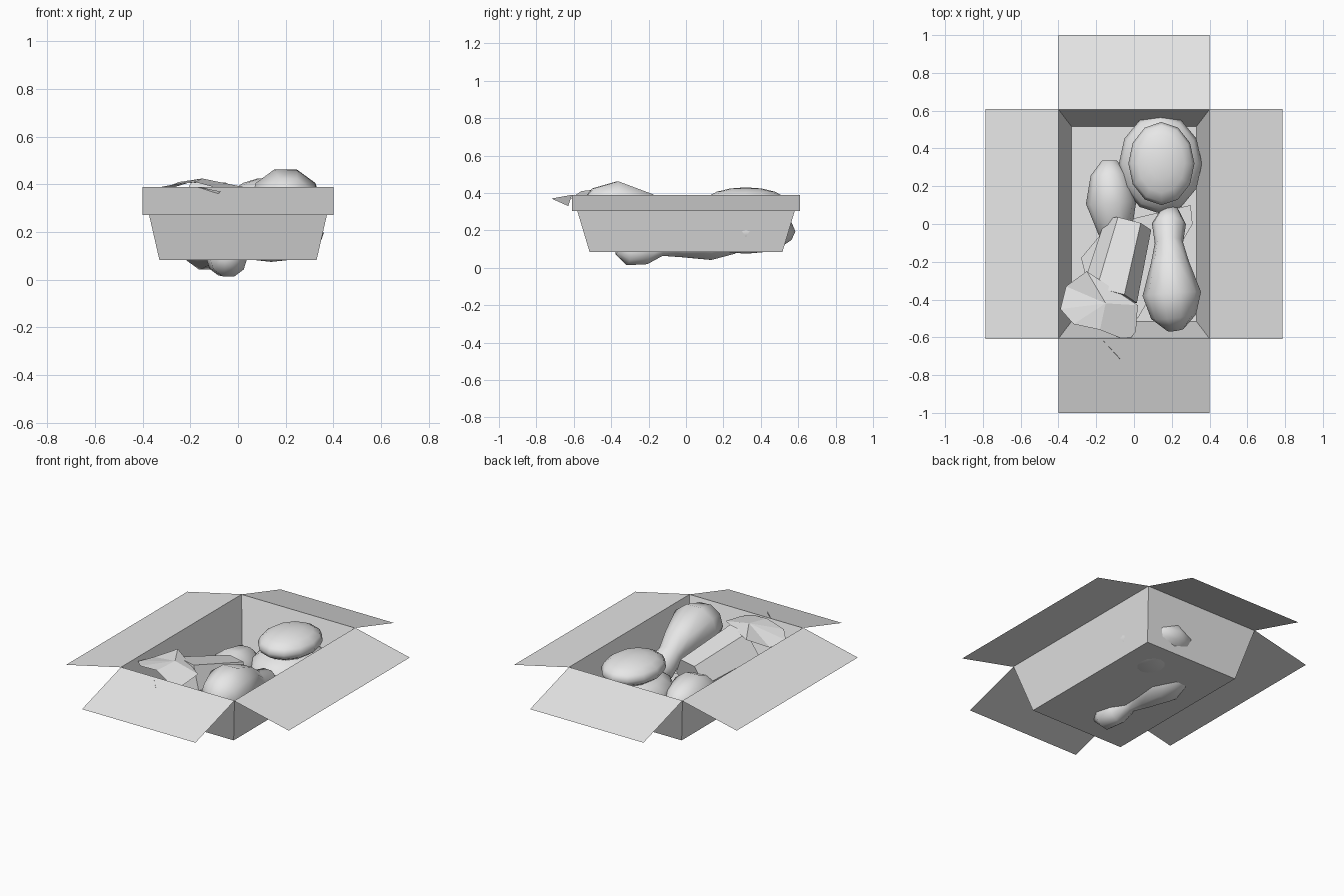
import bpy, bmesh, math
from mathutils import Vector

old = bpy.data.objects.get("Cube")
if old:
    bpy.data.objects.remove(old, do_unlink=True)

grey = bpy.data.materials.new("plain grey")
grey.use_nodes = True
colour = (0.8, 0.8, 0.8, 1)
grey.diffuse_color = colour
grey.node_tree.nodes["Principled BSDF"].inputs["Base Color"].default_value = colour


def add_object(name, bm, smooth=False, closed=False):
    if closed:
        bmesh.ops.recalc_face_normals(bm, faces=bm.faces)
    for f in bm.faces:
        f.smooth = smooth
    mesh = bpy.data.meshes.new(name)
    bm.to_mesh(mesh)
    bm.free()
    mesh.materials.append(grey)
    ob = bpy.data.objects.new(name, mesh)
    bpy.context.collection.objects.link(ob)
    return ob


def rect(bm, x, y, z):
    return [bm.verts.new((sx * x, sy * y, z))
            for sx, sy in ((-1, -1), (1, -1), (1, 1), (-1, 1))]


def sheet(name, points):
    bm = bmesh.new()
    bm.faces.new([bm.verts.new(p) for p in points])
    return add_object(name, bm)


def loft(name, path, sides, smooth=True):
    """Round body swept along points of (x, y, z, radius)."""
    bm = bmesh.new()
    pts = [Vector(p[:3]) for p in path]
    rings = []
    for i, p in enumerate(path):
        t = (pts[min(i + 1, len(pts) - 1)] - pts[max(i - 1, 0)]).normalized()
        u = t.cross(Vector((0, 0, 1))).normalized()
        w = u.cross(t)
        rings.append([bm.verts.new(pts[i] + p[3] * (u * math.cos(a) + w * math.sin(a)))
                      for a in (math.tau * k / sides for k in range(sides))])
    for a, b in zip(rings, rings[1:]):
        for k in range(sides):
            n = (k + 1) % sides
            bm.faces.new((a[k], a[n], b[n], b[k]))
    bm.faces.new(rings[0])
    bm.faces.new(rings[-1])
    return add_object(name, bm, smooth, True)


def ellipsoid(name, centre, radii):
    bm = bmesh.new()
    bmesh.ops.create_uvsphere(bm, u_segments=12, v_segments=8, radius=1)
    for v in bm.verts:
        v.co = Vector(c + r * q for c, r, q in zip(centre, radii, v.co))
    return add_object(name, bm, True, True)


# Tapered open box
TOP, BASE = 0.39, 0.083
bm = bmesh.new()
low, high = rect(bm, 0.33, 0.515, BASE), rect(bm, 0.4, 0.607, TOP)
bm.faces.new(low[::-1])
for k in range(4):
    n = (k + 1) % 4
    bm.faces.new((low[k], low[n], high[n], high[k]))
add_object("box", bm)

# Four drooping flaps
for s, side, end in ((-1, "right", "front"), (1, "left", "back")):
    fx = [(s * 0.4, -s * 0.61, TOP), (s * 0.785, -s * 0.61, 0.303),
          (s * 0.785, s * 0.61, 0.303), (s * 0.4, s * 0.61, TOP)]
    sheet(side + "_flap", fx)
    fy = [(s * 0.4, s * 0.607, TOP), (s * 0.4, s, 0.272),
          (-s * 0.4, s, 0.272), (-s * 0.4, s * 0.607, TOP)]
    sheet(end + "_flap", fy[::-1] if fy[0][0] * s < 0 else fy)

# Stacked round vegetables
ellipsoid("lower_melon", (0.14, 0.32, 0.195), (0.22, 0.265, 0.12))
ellipsoid("upper_melon", (0.145, 0.32, 0.35), (0.175, 0.22, 0.08))

# Two pear-shaped gourds
loft("upper_gourd", [(.22, -.56, .30, .045), (.21, -.49, .31, .12), (.2, -.37, .315, .155),
                     (.19, -.2, .3, .1), (.185, -.1, .25, .075),
                     (.185, 0, .21, .09), (.19, .08, .18, .045)], 10)
loft("lower_gourd", [(-.13, .335, .17, .04), (-.13, .26, .17, .1), (-.12, .12, .17, .135),
                     (-.1, -.04, .14, .09), (-.08, -.14, .11, .05), (-.06, -.22, .09, .075),
                     (-.04, -.31, .09, .08), (-.03, -.37, .1, .03)], 10)

# Faceted stalk with a flared leaf
loft("stalk", [(-.03, 0, .2, .125), (-.13, -.38, .28, .15)], 6, False)
bm = bmesh.new()
rim = [bm.verts.new(p) for p in (
    (-.39, -.45, .37), (-.36, -.33, .36), (-.25, -.25, .41), (.02, -.43, .39),
    (.01, -.57, .37), (-.03, -.62, .37), (-.18, -.56, .41), (-.32, -.53, .39))]
middle = bm.verts.new((-.15, -.42, .425))
for k in range(len(rim)):
    bm.faces.new((middle, rim[(k + 1) % len(rim)], rim[k]))
add_object("leaf", bm, False, True)
sheet("leaf_tip", [(-.17, -.61, .39), (-.14, -.63, .33), (-.07, -.72, .37)])

# Loose leaf on the floor
sheet("floor_leaf", [(-.13, 0, .1), (-.28, -.18, .1), (-.26, -.26, .1),
                     (.02, -.5, .1), (.31, 0, .1), (.3, .1, .1)])
